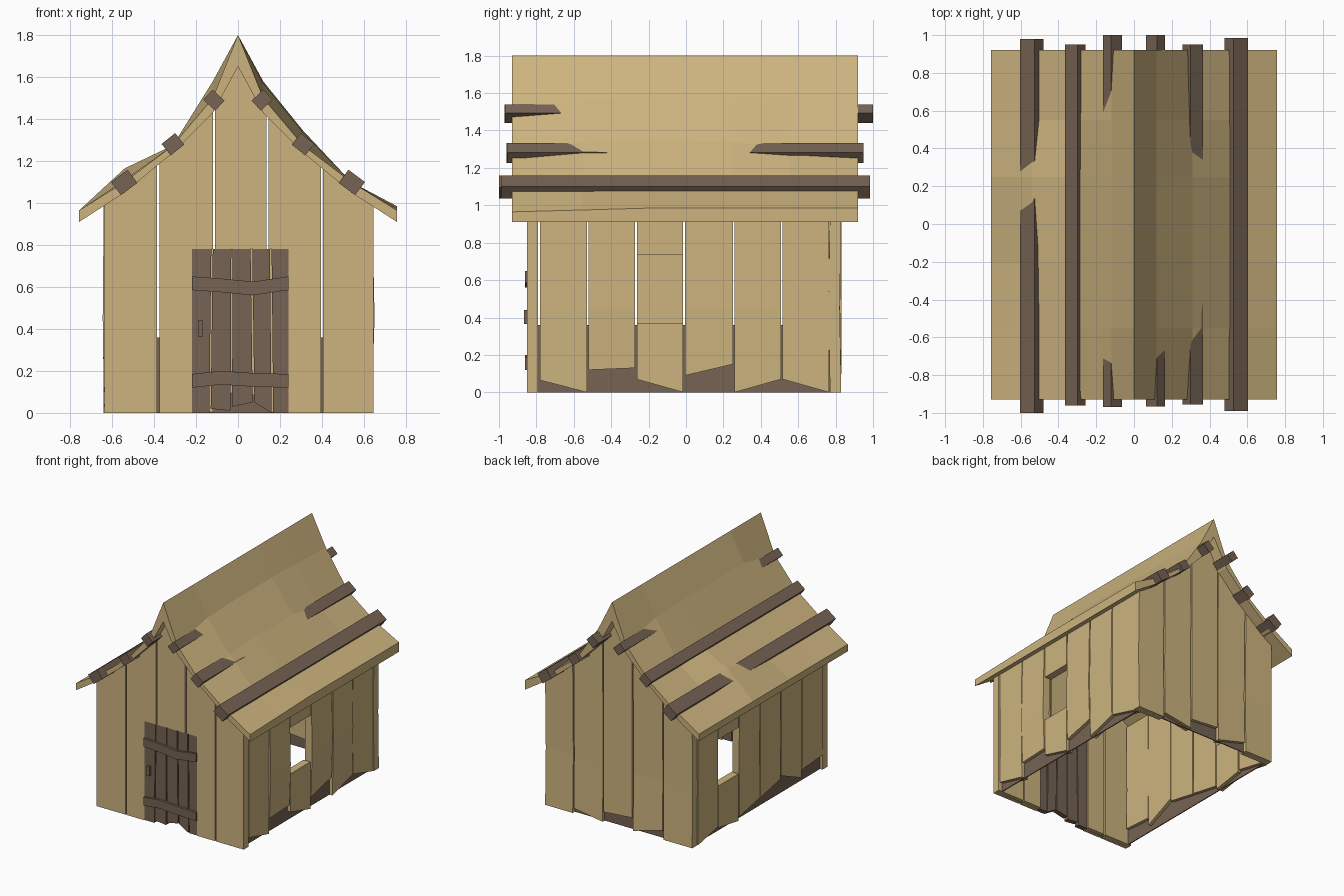
import bpy
import bmesh
import math
import random
from mathutils import Vector

random.seed(4)
cube = bpy.data.objects.get("Cube")
if cube:
    bpy.data.objects.remove(cube, do_unlink=True)


def material(name, rgb):
    m = bpy.data.materials.new(name)
    m.use_nodes = True
    m.diffuse_color = (*rgb, 1)
    m.node_tree.nodes["Principled BSDF"].inputs["Base Color"].default_value = (*rgb, 1)
    return m


TAN = material("pale_wood", (0.61, 0.456, 0.212))
BROWN = material("dark_wood", (0.181, 0.125, 0.087))


def finish(name, bm, mat):
    bmesh.ops.recalc_face_normals(bm, faces=bm.faces)
    mesh = bpy.data.meshes.new(name)
    bm.to_mesh(mesh)
    bm.free()
    mesh.materials.append(mat)
    obj = bpy.data.objects.new(name, mesh)
    bpy.context.collection.objects.link(obj)
    return obj


def loft(name, rings, mat):
    """Closed solid through a row of matching vertex loops."""
    bm = bmesh.new()
    loops = [[bm.verts.new(p) for p in ring] for ring in rings]
    for a, b in zip(loops, loops[1:]):
        for i in range(len(a)):
            j = (i + 1) % len(a)
            bm.faces.new((a[i], a[j], b[j], b[i]))
    bm.faces.new(loops[0])
    bm.faces.new(loops[-1])
    return finish(name, bm, mat)


def prism(name, outline, axis, a, b, mat, bow=0, height=0.45):
    """Extrude an outline (u, z) along x or y; bow bends it at one height."""
    place = (lambda u, z, d: (d, u, z)) if axis == "x" else (lambda u, z, d: (u, d, z))
    obj = loft(name, [[place(u, z, d) for u, z in outline] for d in (a, b)], mat)
    if bow:
        bm = bmesh.new()
        bm.from_mesh(obj.data)
        bmesh.ops.bisect_plane(bm, geom=bm.verts[:] + bm.edges[:] + bm.faces[:],
                               plane_co=(0, 0, height), plane_no=(0, 0, 1))
        for v in bm.verts:
            if abs(v.co.z - height) < 1e-4:
                v.co["xyz".index(axis)] += bow
        bm.to_mesh(obj.data)
        bm.free()
    return obj


# Roof section: distance from ridge, outer height, inner height
SECTION = [(0, 1.80, 1.65), (0.12, 1.50, 1.43), (0.31, 1.275, 1.24),
           (0.54, 1.10, 1.05), (0.757, 0.965, 0.91)]


def under(x):
    x = abs(x)
    for (x0, _, z0), (x1, _, z1) in zip(SECTION, SECTION[1:]):
        if x <= x1:
            return z0 + (z1 - z0) * (x - x0) / (x1 - x0)
    return SECTION[-1][2]


# Sagging roof: swellings of the outer skin by (side, section point)
STATIONS = [-0.93, -0.55, -0.2, 0.25, 0.55, 0.92]
SWELL = {
    (1, 1): [0, 0.07, 0.08, 0.08, 0.075, 0.06],
    (1, 2): [0, 0.06, 0.07, 0.065, 0.03, 0],
    (1, 4): [0, 0.01, 0.02, 0.02, 0.02, 0.02],
    (-1, 1): [0, 0.08, 0.08, 0.08, 0.07, 0],
    (-1, 3): [0, 0, 0.01, 0.065, 0, 0],
}
rings = []
for k, y in enumerate(STATIONS):
    def outer(side, i):
        lift = SWELL.get((side, i), [0] * len(STATIONS))[k]
        return (side * SECTION[i][0], y, SECTION[i][1] + lift)
    top = [outer(-1, i) for i in (4, 3, 2, 1)] + [outer(1, i) for i in range(5)]
    low = [(s * SECTION[i][0], y, SECTION[i][2])
           for s, order in ((1, (4, 3, 2, 1, 0)), (-1, (1, 2, 3, 4))) for i in order]
    rings.append(top + low)
loft("roof", rings, TAN)

# Roof battens: x, z, slope, width, thickness, y ends on the right and left
BATTENS = [
    ("upper", 0.115, 1.49, 47, 0.065, 0.077, (-0.965, 1.0), (-0.97, 1.0)),
    ("middle", 0.31, 1.28, 39, 0.083, 0.07, (-0.955, 0.95), (-0.96, 0.95)),
    ("lower", 0.542, 1.098, 37, 0.098, 0.078, (-0.99, 0.985), (-1.0, 0.98)),
]
for label, x, z, slope, width, thick, right, left in BATTENS:
    t = math.radians(slope)
    along = Vector((math.cos(t), -math.sin(t))) * width / 2
    across = Vector((math.sin(t), math.cos(t))) * thick / 2
    corners = [Vector((x, z)) + along * p + across * q
               for p, q in ((-1, -1), (1, -1), (1, 1), (-1, 1))]
    for side, ends, word in ((1, right, "left"), (-1, left, "right")):
        prism(f"{label}_batten_{word}", [(side * c.x, c.y) for c in corners],
              "y", *ends, BROWN)


# Gable planks, cut to the roof underside
def gable_outline(bottom):
    x0, x1 = bottom[0][0], bottom[-1][0]
    xs = [s * p[0] for s in (-1, 1) for p in SECTION]
    inner = {x for x in xs if x0 < x < x1}
    tops = sorted({x0, x1} | inner, reverse=True)
    return bottom + [(x, under(x)) for x in tops]


EDGES = [(-0.635, -0.385), (-0.375, -0.12), (-0.11, 0.135), (0.145, 0.395), (0.405, 0.645)]
DOOR_L, DOOR_R, DOOR_TOP = -0.22, 0.24, 0.78
for i, (x0, x1) in enumerate(EDGES):
    if x1 < DOOR_L or x0 > DOOR_R:
        bottom = [(x0, 0), (x1, 0)]
    elif x0 < DOOR_L:
        bottom = [(x0, 0), (DOOR_L, 0), (DOOR_L, DOOR_TOP), (x1, DOOR_TOP)]
    elif x1 > DOOR_R:
        bottom = [(x0, DOOR_TOP), (DOOR_R, DOOR_TOP), (DOOR_R, 0), (x1, 0)]
    else:
        bottom = [(x0, DOOR_TOP), (x1, DOOR_TOP)]
    prism(f"front_plank_{i + 1}", gable_outline(bottom), "y", -0.85, -0.79, TAN)

BACK_ENDS = [(0, 0), (0.07, 0), (0.1, 0.08), (0, 0.04), (0, 0)]
for i, ((x0, x1), (za, zb)) in enumerate(zip(EDGES, BACK_ENDS)):
    prism(f"back_plank_{i + 1}", gable_outline([(x0, za), (x1, zb)]), "y",
          0.77, 0.83, TAN, random.uniform(-0.01, 0.018))

# Side planks with ragged feet and one window in each wall
SPANS = [(-0.78, -0.53), (-0.522, -0.273), (-0.263, -0.015),
         (-0.005, 0.25), (0.26, 0.507), (0.517, 0.765)]
FEET = {
    1: [(0.065, 0), (0.12, 0.13), (0.07, 0), (0.09, 0.15), (0, 0.07), (0.07, 0)],
    -1: [(0.12, 0.1), (0.04, 0.15), (0.13, 0.08), (0.08, 0.03), (0, 0.04), (0.05, 0)],
}
WINDOW = {1: 2, -1: 4}
EAVE, SILL, LINTEL = 0.985, 0.37, 0.735
for side, word in ((1, "left"), (-1, "right")):
    for i, ((y0, y1), (za, zb)) in enumerate(zip(SPANS, FEET[side])):
        args = ("x", side * 0.58, side * 0.64, TAN)
        name = f"{word}_wall_plank_{i + 1}"
        if i == WINDOW[side]:
            prism(name + "_below_window",
                  [(y0, za), (y1, zb), (y1, SILL), (y0, SILL)], *args)
            prism(name + "_above_window",
                  [(y0, LINTEL), (y1, LINTEL), (y1, EAVE), (y0, EAVE)], *args)
        else:
            prism(name, [(y0, za), (y1, zb), (y1, EAVE), (y0, EAVE)], *args,
                  side * random.uniform(-0.004, 0.012))


# Dark skirting inside the thickness of the walls
def panel(name, u0, u1, axis, d, z=0.36):
    prism(name, [(u0, 0), (u1, 0), (u1, z), (u0, z)], axis, d - 0.004, d + 0.004, BROWN)


panel("left_skirting", -0.82, 0.8, "x", 0.61)
panel("right_skirting", -0.82, 0.8, "x", -0.61)
panel("back_skirting", -0.61, 0.61, "y", 0.8)
panel("front_skirting_right", -0.61, DOOR_L, "y", -0.82)
panel("front_skirting_left", DOOR_R, 0.61, "y", -0.82)

# Door boards: bottom x pair, top x pair, bottom heights
BOARDS = [
    (-0.22, -0.137, -0.22, -0.127, 0, 0),
    (-0.13, -0.035, -0.12, -0.032, 0.02, 0.01),
    (-0.028, 0.07, -0.026, 0.06, 0.03, 0.05),
    (0.078, 0.16, 0.068, 0.152, 0.05, 0),
    (0.168, 0.24, 0.16, 0.24, 0, 0),
]
for i, (a, b, c, d, za, zb) in enumerate(BOARDS):
    prism(f"door_board_{i + 1}", [(a, za), (b, zb), (d, DOOR_TOP), (c, DOOR_TOP)],
          "y", -0.845, -0.805, BROWN)

# Bent door braces and handle
XS = (DOOR_L, -0.08, 0.07, DOOR_R)
for name, heights in (("upper_brace", (0.585, 0.575, 0.56, 0.585)),
                      ("lower_brace", (0.12, 0.135, 0.125, 0.12))):
    line = list(zip(XS, heights))
    outline = line + [(x, z + 0.065) for x, z in reversed(line)]
    prism(name, outline, "y", -0.862, -0.84, BROWN)
prism("door_handle", [(-0.19, 0.365), (-0.166, 0.365), (-0.166, 0.44), (-0.19, 0.44)],
      "y", -0.865, -0.84, BROWN)
